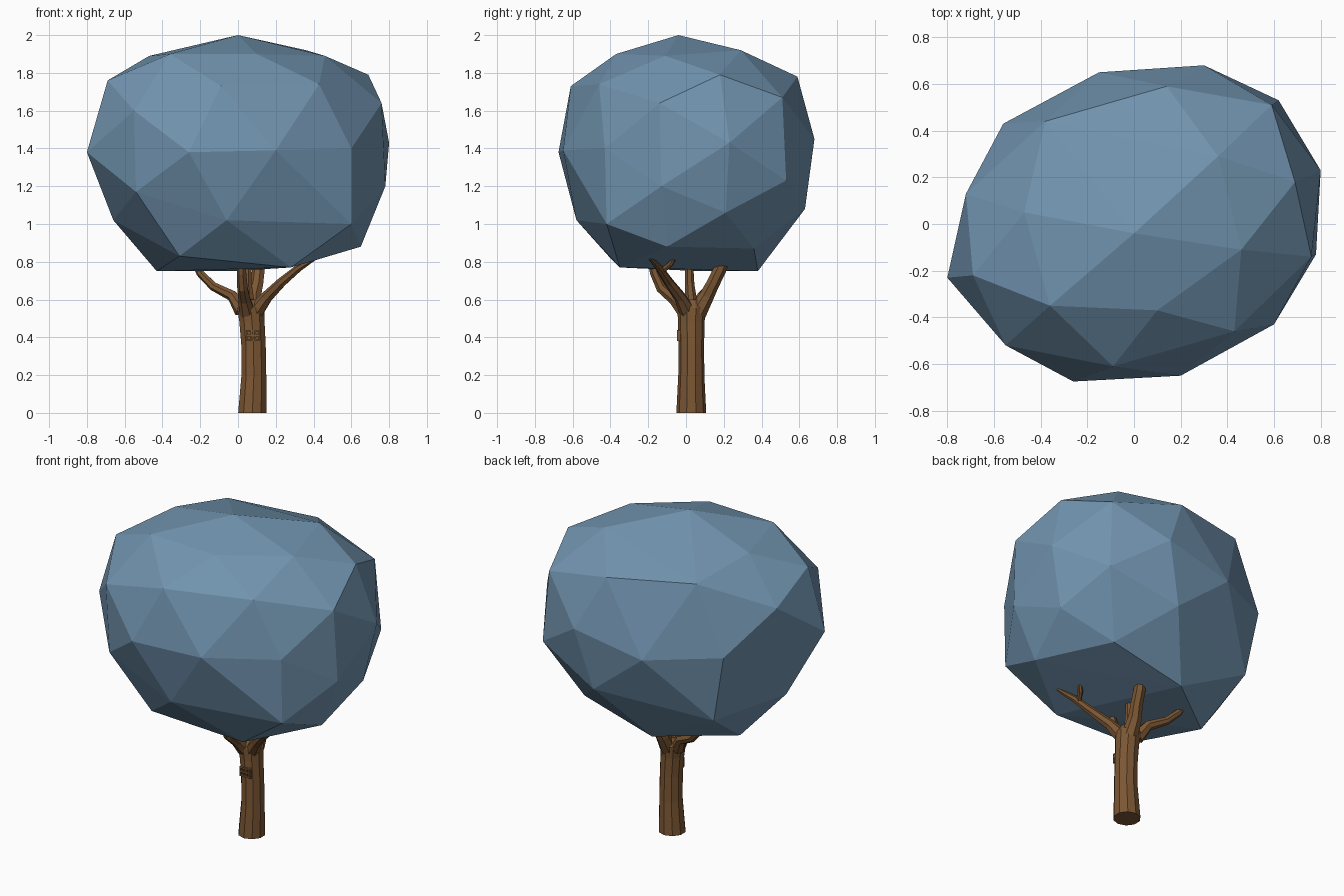
import bpy, bmesh, math
from mathutils import Vector

if "Cube" in bpy.data.objects:
    bpy.data.objects.remove(bpy.data.objects["Cube"])


def material(name, rgb):
    m = bpy.data.materials.new(name)
    m.diffuse_color = (*rgb, 1)
    m.use_nodes = True
    m.node_tree.nodes["Principled BSDF"].inputs["Base Color"].default_value = m.diffuse_color
    return m


LEAF = material("leaf blue", (0.165, 0.295, 0.43))
BARK = material("bark brown", (0.20, 0.095, 0.034))


def finish(bm, name, mat):
    bmesh.ops.recalc_face_normals(bm, faces=bm.faces)
    me = bpy.data.meshes.new(name)
    bm.to_mesh(me)
    bm.free()
    ob = bpy.data.objects.new(name, me)
    me.materials.append(mat)
    bpy.context.collection.objects.link(ob)
    return ob


def limb(name, path, sides, upright=False):
    """Faceted tube through (x, y, z, radius) stations."""
    bm = bmesh.new()
    rings = []
    for i, p in enumerate(path):
        a, b = path[max(i - 1, 0)], path[min(i + 1, len(path) - 1)]
        d = Vector((0, 0, 1)) if upright else (Vector(b[:3]) - Vector(a[:3])).normalized()
        u = Vector((0, 1, 0)).cross(d).normalized()
        v = d.cross(u)
        ring = []
        for k in range(sides):
            t = math.tau * (k + 0.5) / sides
            ring.append(bm.verts.new(Vector(p[:3]) + p[3] * (u * math.cos(t) + v * math.sin(t))))
        rings.append(ring)
    for r, s in zip(rings, rings[1:]):
        for k in range(sides):
            j = (k + 1) % sides
            bm.faces.new((r[k], r[j], s[j], s[k]))
    bm.faces.new(rings[0][::-1])
    bm.faces.new(rings[-1])
    return finish(bm, name, BARK)


# Crown: lumpy faceted ball, the hull of its main corners
corners = [
    (0, -.04, 2), (.46, -.11, 1.89), (.36, .29, 1.92), (-.47, .05, 1.89),
    (-.36, -.35, 1.90), (.1, -.37, 1.90), (-.38, .44, 1.82), (.14, .59, 1.78),
    (.69, .18, 1.79), (.59, .51, 1.67), (-.69, -.22, 1.76), (.43, -.46, 1.74),
    (-.09, -.61, 1.73), (.76, -.14, 1.64), (-.55, -.52, 1.6), (-.72, .13, 1.64),
    (-.56, .43, 1.4), (-.15, .65, 1.36), (.3, .68, 1.45), (.8, .23, 1.43),
    (.6, -.43, 1.4), (.2, -.65, 1.39), (-.26, -.675, 1.38), (-.8, -.23, 1.38),
    (.78, -.13, 1.2), (-.54, -.5, 1.17), (-.06, -.58, 1.02), (.6, -.42, 1.0),
    (.72, .21, 1.06), (.62, .53, 1.23), (.65, -.1, .88), (-.31, -.41, .83),
    (.28, -.35, .77), (.45, .36, .87), (-.03, .38, .75), (-.43, .08, .75),
    (.2, .63, 1.08), (-.48, .41, .98), (-.66, -.05, 1.02),
]
bm = bmesh.new()
for c in corners:
    bm.verts.new(c)
hull = bmesh.ops.convex_hull(bm, input=bm.verts)
loose = [v for v in bm.verts if not v.link_faces]
bmesh.ops.delete(bm, geom=loose, context='VERTS')
finish(bm, "crown", LEAF)

# Trunk
limb("trunk", [(.076, .028, 0, .079), (.084, .028, .2, .069), (.082, .028, .36, .068),
               (.074, .028, .48, .070), (.068, .03, .555, .076), (.068, .03, .60, .045)], 10, True)

# Branches, rising from the trunk top into the crown
branches = {
    "branch_left": [(.02, .05, .54, .04), (-.03, .09, .62, .03), (-.13, .13, .67, .024), (-.2, .155, .74, .021), (-.24, .17, .82, .016)],
    "branch_right": [(.09, .01, .53, .045), (.15, -.03, .61, .033), (.23, -.09, .69, .026), (.32, -.14, .765, .02), (.41, -.19, .82, .01)],
    "branch_front": [(.05, .0, .53, .045), (.035, -.06, .60, .033), (.025, -.13, .66, .029), (.02, -.165, .74, .026), (.02, -.19, .84, .022)],
    "branch_back": [(.08, .06, .53, .05), (.085, .11, .62, .04), (.1, .14, .68, .036), (.11, .18, .76, .035), (.12, .21, .85, .032)],
    "branch_middle": [(.06, .03, .56, .035), (.05, .02, .68, .025), (.05, .015, .85, .02)],
    "twig_right": [(.30, -.13, .75, .016), (.33, -.08, .79, .015), (.36, -.05, .84, .01)],
}
for name, path in branches.items():
    limb(name, path, 7)


# Small barred window on the front of the trunk
def bar(name, x, z, w, h):
    bm = bmesh.new()
    bmesh.ops.create_cube(bm, size=1)
    for v in bm.verts:
        v.co = Vector((x + v.co.x * w, -.037 + v.co.y * .02, z + v.co.z * h))
    finish(bm, name, BARK)


for i, z in enumerate((.385, .41, .435)):
    bar(f"window_rail_{i}", .08, z, .075, .009)
for i, x in enumerate((.047, .069, .091, .113)):
    bar(f"window_post_{i}", x, .41, .007, .05)
